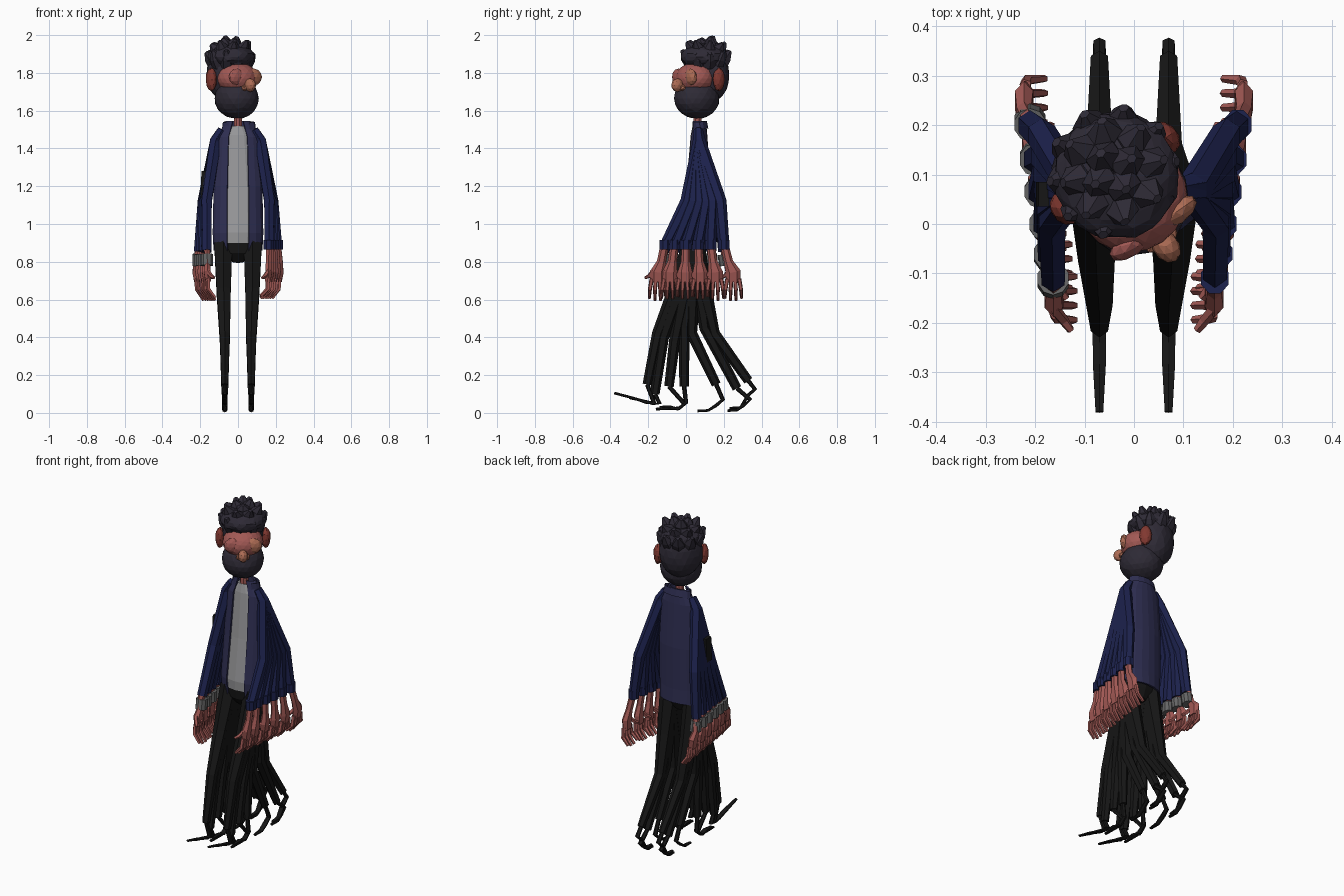
import bpy, math, random
from mathutils import Vector, Matrix
import bmesh

if "Cube" in bpy.data.objects:
    bpy.data.objects.remove(bpy.data.objects["Cube"])

random.seed(4)


def material(name, rgb):
    m = bpy.data.materials.new(name)
    m.diffuse_color = (*rgb, 1)
    m.use_nodes = True
    m.node_tree.nodes["Principled BSDF"].inputs["Base Color"].default_value = m.diffuse_color
    return m


NAVY = material("navy_cloth", (0.028, 0.028, 0.085))
SLEEVE = material("sleeve_cloth", (0.012, 0.016, 0.075))
BLACK = material("black_cloth", (0.008, 0.008, 0.008))
SKIN = material("skin", (0.36, 0.10, 0.09))
NOSE = material("nose_skin", (0.42, 0.15, 0.09))
EAR = material("ear_skin", (0.22, 0.04, 0.03))
HAIR = material("hair", (0.027, 0.023, 0.036))
SHIRT = material("shirt", (0.32, 0.32, 0.33))
CUFF = material("cuff", (0.13, 0.13, 0.13))


def make(name, verts, faces, mat, matrix=None):
    me = bpy.data.meshes.new(name)
    me.from_pydata(verts, [], faces)
    bm = bmesh.new()
    bm.from_mesh(me)
    bmesh.ops.recalc_face_normals(bm, faces=bm.faces)
    bm.to_mesh(me)
    bm.free()
    if matrix:
        me.transform(matrix)
    me.materials.append(mat)
    ob = bpy.data.objects.new(name, me)
    bpy.context.collection.objects.link(ob)
    return ob


def sweep(name, pts, mat, n=6, arc=None, matrix=None):
    """Tube through (x, y, z, half width, half depth) stations; arc = open shell."""
    P = [Vector(p[:3]) for p in pts]
    verts, faces = [], []
    for i, p in enumerate(pts):
        t = (P[min(i + 1, len(P) - 1)] - P[max(i - 1, 0)]).normalized()
        ref = Vector((1, 0, 0)) if abs(t.x) < 0.9 else Vector((0, 1, 0))
        s = (ref - t * ref.dot(t)).normalized()
        u = t.cross(s)
        for k in range(n):
            if arc:
                a = math.radians(arc[0] + (arc[1] - arc[0]) * k / (n - 1))
            else:
                a = 2 * math.pi * (k + 0.5) / n
            verts.append(P[i] + s * p[3] * math.cos(a) + u * p[4] * math.sin(a))
    for i in range(len(P) - 1):
        for k in range(n - 1 if arc else n):
            j = (k + 1) % n
            faces.append((i * n + k, i * n + j, (i + 1) * n + j, (i + 1) * n + k))
    if not arc:
        faces += [tuple(range(n)), tuple(range((len(P) - 1) * n, len(P) * n))]
    return make(name, verts, faces, mat, matrix)


def blob(name, loc, scale, mat, sub=2, jitter=0.0, matrix=None):
    bm = bmesh.new()
    bmesh.ops.create_icosphere(bm, subdivisions=sub, radius=1)
    for v in bm.verts:
        v.co *= 1 + random.uniform(-jitter, jitter)
        v.co = Vector(c * s for c, s in zip(v.co, scale)) + Vector(loc)
    verts = [v.co.copy() for v in bm.verts]
    faces = [[v.index for v in f.verts] for f in bm.faces]
    bm.free()
    return make(name, verts, faces, mat, matrix)


# Torso: grey shirt inside an open jacket
sweep("shirt", [(0, .065, 1.52, .04, .03), (0, .065, 1.47, .075, .04), (0, .06, 1.2, .11, .058),
                (0, .04, .95, .115, .07), (0, .04, .90, .11, .066)], SHIRT, 14)
jacket = sweep("jacket", [(0, .07, 1.545, .065, .038), (0, .07, 1.50, .09, .04), (0, .068, 1.46, .115, .046),
                          (0, .062, 1.2, .13, .066), (0, .045, .95, .135, .08),
                          (0, .05, .86, .13, .078)], NAVY, 17, arc=(116, 424))
mod = jacket.modifiers.new("thickness", 'SOLIDIFY')
mod.thickness = 0.01
sweep("collar", [(.005, .075, 1.50, .09, .045), (.005, .07, 1.54, .085, .042)], NAVY, 12, arc=(-130, -410))
sweep("neck", [(0, .06, 1.6, .022, .022), (0, .06, 1.48, .025, .025)], SKIN, 8)
sweep("trouser_seat", [(0, .04, .93, .115, .068), (0, .04, .85, .105, .06), (0, .05, .80, .03, .03)], BLACK, 10)

# Legs: stride phases as (knee, trouser hem, heel, toe) in y,z
STRIDE = [
    ((-.15, .42), (-.205, .15), (-.17, .055), (-.38, .105)),
    ((-.12, .40), (-.165, .10), (-.14, .05), (-.30, .08)),
    ((-.01, .45), (-.01, .14), (0, .055), (-.16, .02)),
    ((-.06, .38), (-.09, .14), (-.01, .05), (-.14, .03)),
    ((.03, .42), (.16, .15), (.195, .07), (.06, .01)),
    ((.10, .45), (.27, .13), (.34, .07), (.22, .012)),
    ((.15, .42), (.33, .17), (.365, .125), (.23, .025)),
]
for side, s in (("left", -1), ("right", 1)):
    for i, (k, h, e, t) in enumerate(STRIDE):
        x = s * .07
        my, mz = (.04 + k[0]) / 2, (.88 + k[1]) / 2
        sweep(f"{side}_leg_{i}", [(s * .078, .04, .89, .055, .06), (s * .076, my, mz, .043, .042),
                                  (x, *k, .031, .030), (x, *h, .020, .025)], BLACK)
        sweep(f"{side}_foot_{i}", [(x, *h, .012, .012), (x, e[0], e[1], .014, .012),
                                   (x, e[0] - .035, e[1] - .03 if i > 1 else e[1], .016, .009),
                                   (x, (e[0] + t[0]) / 2 - .01, min(t[1] + .003, (e[1] + t[1]) / 2), .015, .007),
                                   (x, *t, .009, .007)], BLACK)

# Arms: swing phases as (elbow y, wrist y, hand y)
SWING = [(.18, .20, .25), (.14, .13, .155), (.105, .065, .075),
         (.07, 0, -.005), (.035, -.06, -.085), (.005, -.11, -.15)]
for side, s in (("left", -1), ("right", 1)):
    drop = .03 if s < 0 else 0
    for i, (ey, wy, hy) in enumerate(SWING):
        ex, hx = s * (.165 + .12 * ey), s * (.185 + .15 * hy)
        wx, wz = s * (.18 + .15 * wy), .885 - drop
        sweep(f"{side}_sleeve_{i}", [(s * .085, .065, 1.50, .025, .025), (s * .118, .07, 1.44, .034, .034),
                                     (ex, ey, 1.12, .031, .035), (wx, wy, wz, .027, .030)], SLEEVE)
        if s < 0:
            sweep(f"{side}_cuff_{i}", [(wx, wy, wz - .015, .033, .034),
                                       (wx, wy + .2 * (hy - wy), wz - .075, .033, .034)], CUFF, 10)
        else:
            sweep(f"{side}_cuff_{i}", [(wx, wy, wz + .03, .03, .033), (wx, wy, wz - .02, .03, .033)], SLEEVE, 8)
        # Hand with four fingers and a thumb
        sweep(f"{side}_hand_{i}", [(wx, wy, wz + .02, .018, .022), (hx, (wy + hy) / 2, .80 - drop / 2, .017, .024),
                                   (hx, hy, .745, .021, .040), (hx - s * .005, hy, .695, .017, .040)], SKIN)
        for f in range(4):
            o = (f - 1.5) * .021
            tip = .60 + .012 * abs(f - 1.5) - drop / 3
            sweep(f"{side}_finger_{i}_{f}", [(hx - s * .003, hy + o, .71, .012, .012),
                                             (hx - s * .006, hy + o * 1.3, .655, .012, .011),
                                             (hx - s * .042, hy + o * 1.4, tip, .009, .008)], SKIN, 5)
        sweep(f"{side}_thumb_{i}", [(hx, hy - .02, .755, .012, .013), (hx - s * .02, hy - .045, .725, .011, .011),
                                    (hx - s * .035, hy - .065, .715, .008, .008)], SKIN, 5)
sweep("arm_band", [(-.178, .06, 1.28, .022, .035), (-.183, .06, 1.14, .022, .035)], BLACK, 4)

# Head, turned towards the viewer's right
HEAD = Matrix.Translation((-.03, .09, 0)) @ Matrix.Rotation(math.radians(35), 4, 'Z')
blob("beard", (0, -.04, 1.665), (.116, .122, .108), HAIR, 3, .015, HEAD)
blob("face", (0, -.05, 1.77), (.112, .104, .085), SKIN, 3, 0, HEAD)
blob("hair_back", (0, .035, 1.79), (.12, .105, .15), HAIR, 3, .02, HEAD)
blob("hair_top", (0, .01, 1.885), (.126, .128, .068), HAIR, 3, .03, HEAD)
blob("nose", (0, -.165, 1.735), (.027, .036, .036), NOSE, 2, 0, HEAD)
for side, s in (("left", -1), ("right", 1)):
    blob(f"{side}_eye", (s * .055, -.12, 1.778), (.05, .025, .045), NOSE if s > 0 else SKIN, 2, 0, HEAD)
    blob(f"{side}_nostril", (s * .022, -.145, 1.72), (.018, .02, .018), NOSE, 1, 0, HEAD)
    blob(f"{side}_ear", (s * .126, .015, 1.765), (.026, .036, .062), EAR, 2, .04, HEAD)

# Leafy tufts ringed over the crown, swept towards the back
for ring, (count, rad, z0, out, tip) in enumerate([(4, .035, 1.92, .01, 1.99),
                                                   (8, .08, 1.89, .025, 1.965), (10, .105, 1.84, .025, 1.915)]):
    for j in range(count):
        a = 2 * math.pi * j / count + ring * .4
        c, d = math.cos(a), math.sin(a)
        r2, back = rad + out, .02
        sweep(f"tuft_{ring}_{j}", [(c * rad * .75, d * rad * .75 + back, z0, .042, .036),
                                   (c * rad, d * rad + back, z0 + (tip - z0) * .55, .038, .032),
                                   (c * r2, d * r2 + back, tip + random.uniform(-.015, .008), .011, .009)],
              HAIR, 6, None, HEAD)
